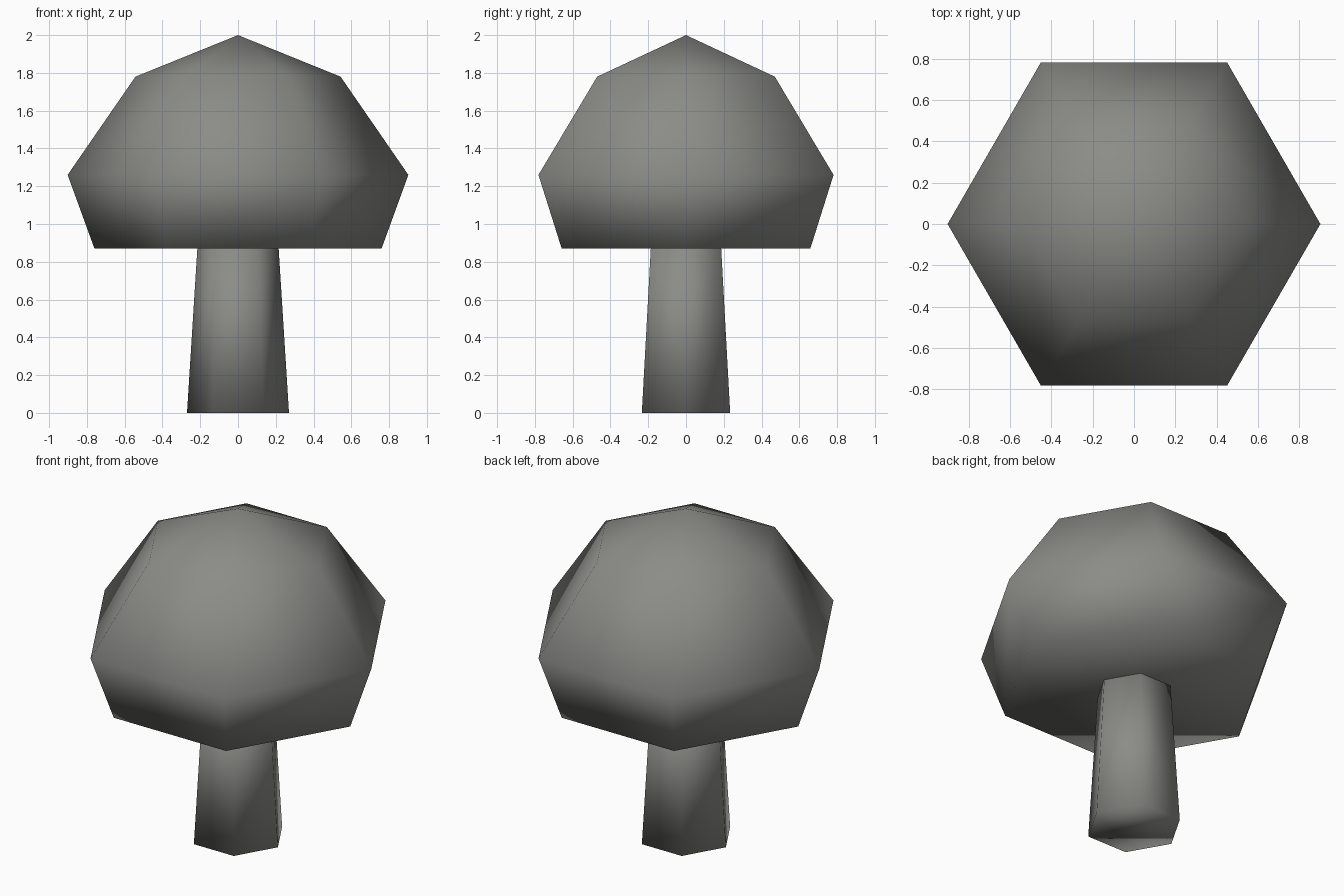
import bpy, bmesh, math

if "Cube" in bpy.data.objects:
    bpy.data.objects.remove(bpy.data.objects["Cube"])

SIDES = 6

grey = bpy.data.materials.new("stone grey")
grey.diffuse_color = (0.26, 0.26, 0.245, 1)
grey.use_nodes = True
grey.node_tree.nodes["Principled BSDF"].inputs["Base Color"].default_value = grey.diffuse_color


def lathe(name, profile):
    """Six-sided turned solid from (radius, height) points, closed at both ends."""
    bm = bmesh.new()
    rings = []
    for r, z in profile:
        if r == 0:
            rings.append([bm.verts.new((0, 0, z))] * SIDES)
        else:
            rings.append([bm.verts.new((r * math.cos(math.tau * i / SIDES),
                                        r * math.sin(math.tau * i / SIDES), z))
                          for i in range(SIDES)])
    for low, high in zip(rings, rings[1:]):
        for i in range(SIDES):
            j = (i + 1) % SIDES
            quad = [low[i], low[j], high[j], high[i]]
            bm.faces.new(list(dict.fromkeys(quad)))
    for ring in (rings[0], rings[-1]):
        if ring[0] is not ring[1]:
            bm.faces.new(ring)
    bmesh.ops.recalc_face_normals(bm, faces=bm.faces)
    for f in bm.faces:
        f.smooth = True
    mesh = bpy.data.meshes.new(name)
    bm.to_mesh(mesh)
    bm.free()
    mesh.materials.append(grey)
    obj = bpy.data.objects.new(name, mesh)
    bpy.context.collection.objects.link(obj)
    return obj


# Tapered stem, ending just inside the cap
lathe("stem", [(0.27, 0), (0.214, 0.89)])

# Faceted domed cap with a flat underside
lathe("cap", [(0.76, 0.87), (0.902, 1.26), (0.543, 1.78), (0, 2.0)])
